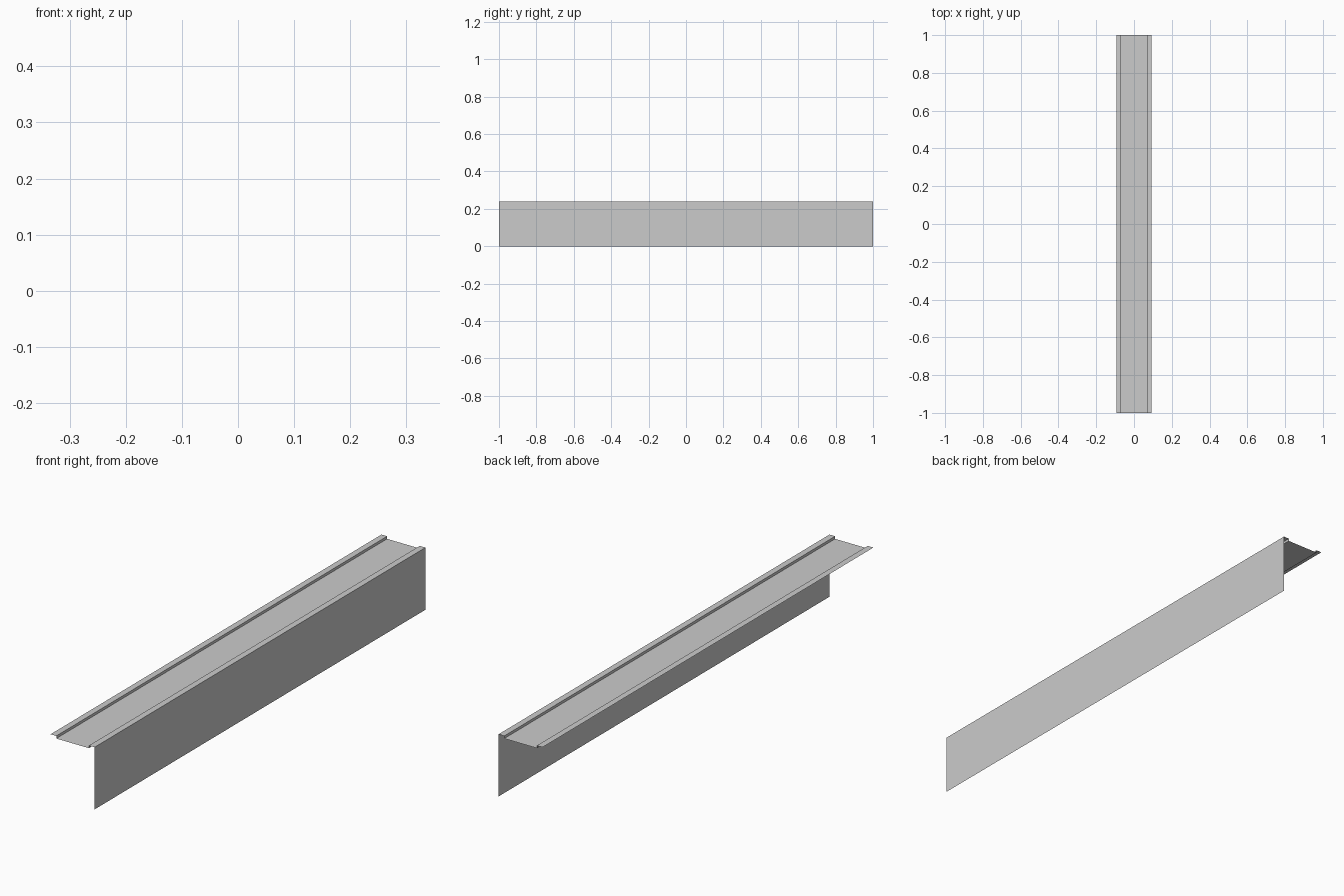
import bpy
import bmesh

if "Cube" in bpy.data.objects:
    bpy.data.objects.remove(bpy.data.objects["Cube"])

TOP, FLOOR = 0.238, 0.228      # rim height and recessed tread height
EDGE, STEP = 0.093, 0.069      # half widths of the sheet and of the recess


def extruded_sheet(name, profile, half_length=1.0):
    """Sweep an open (x, z) profile along y as a thin folded sheet."""
    bm = bmesh.new()
    points = [bm.verts.new((x, -half_length, z)) for x, z in profile]
    edges = [bm.edges.new(pair) for pair in zip(points, points[1:])]
    swept = bmesh.ops.extrude_edge_only(bm, edges=edges)["geom"]
    moved = [v for v in swept if isinstance(v, bmesh.types.BMVert)]
    bmesh.ops.translate(bm, verts=moved, vec=(0, 2 * half_length, 0))
    # Face the sheet upwards and outwards
    for f in bm.faces:
        f.normal_update()
    if sum(f.normal.z * f.calc_area() for f in bm.faces) < 0:
        bmesh.ops.reverse_faces(bm, faces=bm.faces[:])
    mesh = bpy.data.meshes.new(name)
    bm.to_mesh(mesh)
    bm.free()
    obj = bpy.data.objects.new(name, mesh)
    bpy.context.collection.objects.link(obj)
    return obj


# Folded trim: left lip, recessed top, right lip, vertical face down to the ground
extruded_sheet("folded_edge_trim", [
    (-EDGE, TOP), (-STEP, TOP), (-STEP, FLOOR),
    (STEP, FLOOR), (STEP, TOP), (EDGE, TOP), (EDGE, 0),
])
